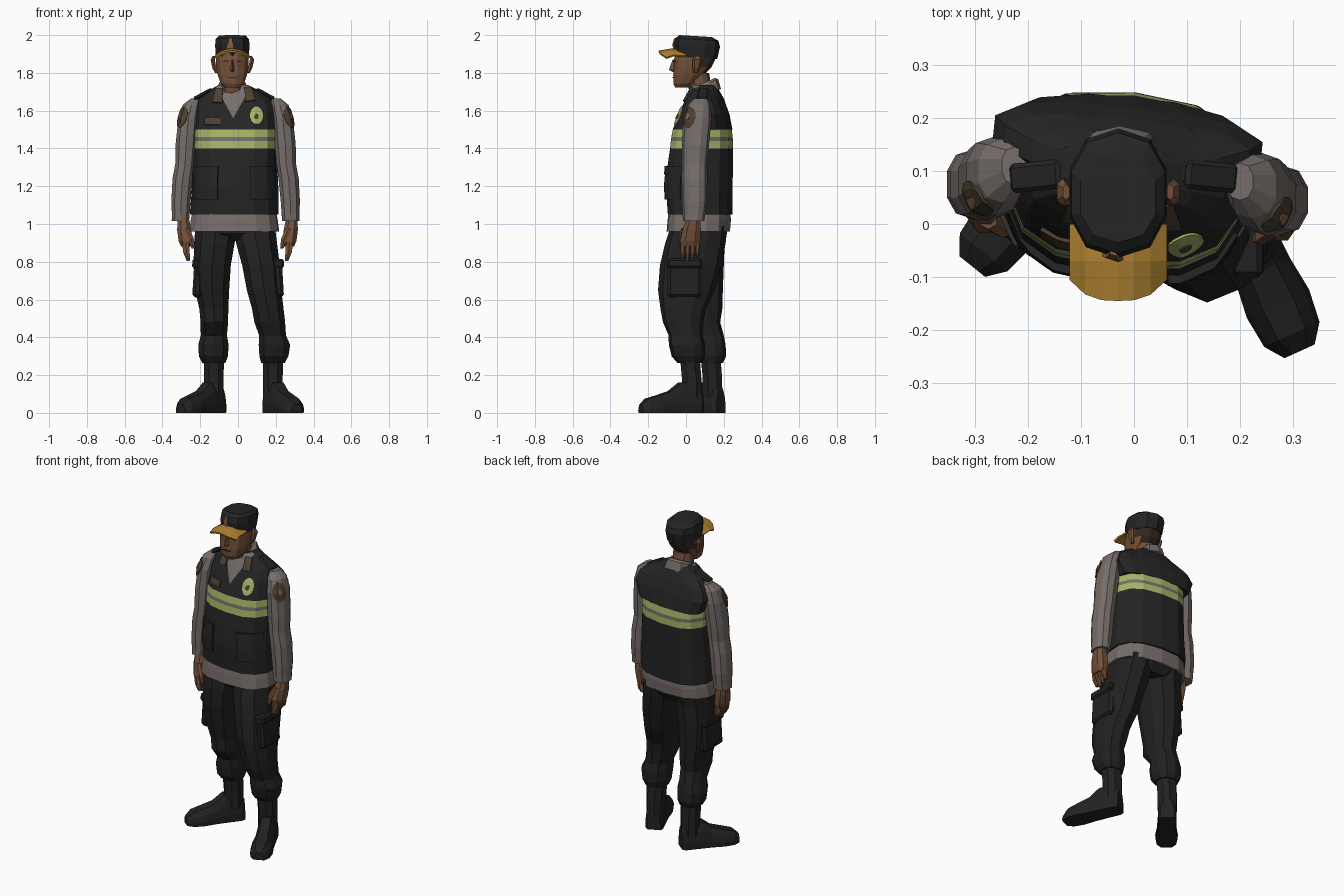
import bpy, bmesh, math
from mathutils import Vector, Matrix
from mathutils.bvhtree import BVHTree

cube = bpy.data.objects.get("Cube")
if cube:
    bpy.data.objects.remove(cube)


def material(name, *rgb):
    m = bpy.data.materials.new(name)
    m.use_nodes = True
    m.diffuse_color = (*rgb, 1)
    bsdf = next(n for n in m.node_tree.nodes if n.type == 'BSDF_PRINCIPLED')
    bsdf.inputs["Base Color"].default_value = (*rgb, 1)
    bsdf.inputs["Roughness"].default_value = 0.9
    return m


VEST = material("vest black", .018, .018, .018)
TROUSER = material("trouser black", .015, .015, .016)
BOOT = material("boot black", .016, .016, .017)
SHIRT = material("shirt grey", .18, .155, .145)
SKIN = material("skin brown", .17, .08, .04)
HAIR = material("dark hair", .035, .022, .016)
BRIM = material("brim yellow", .42, .22, .03)
GREEN = material("reflective green", .38, .46, .14)
PATCH = material("patch olive", .07, .05, .03)
EMBLEM = material("emblem red", .24, .11, .065)


def finish(name, bm, mats, rule=None, recalc=True):
    """Turn a bmesh into a flat shaded object, colouring faces by a rule."""
    if recalc:
        bmesh.ops.recalc_face_normals(bm, faces=bm.faces[:])
    if rule:
        for f in bm.faces:
            f.material_index = rule(f.calc_center_median())
    me = bpy.data.meshes.new(name)
    bm.to_mesh(me)
    bm.free()
    for m in mats:
        me.materials.append(m)
    ob = bpy.data.objects.new(name, me)
    bpy.context.collection.objects.link(ob)
    return ob


def skin(name, rings, mats, rule=None, cuts=()):
    """Closed surface through rings of points."""
    bm = bmesh.new()
    loops = [[bm.verts.new(p) for p in r] for r in rings]
    n = len(loops[0])
    for a, b in zip(loops, loops[1:]):
        for i in range(n):
            j = (i + 1) % n
            bm.faces.new((a[i], a[j], b[j], b[i]))
    bm.faces.new(loops[0][::-1])
    bm.faces.new(loops[-1])
    for co, no in cuts:
        bmesh.ops.bisect_plane(bm, geom=bm.verts[:] + bm.edges[:] + bm.faces[:],
                               plane_co=co, plane_no=no)
    return finish(name, bm, mats, rule)


def loft(name, secs, *mats, n=10, p=.85, tilt=0, twist=0, side=1, dx=0, dy=0, rule=None, cuts=()):
    """Stack of rounded sections (z, x, y, half width, half depth)."""
    rings = []
    for z, cx, cy, rx, ry in secs:
        ring = []
        for i in range(n):
            a = 2 * math.pi * (i + .5) / n
            c, s = math.cos(a), math.sin(a)
            x = rx * math.copysign(abs(c) ** p, c)
            y = ry * math.copysign(abs(s) ** p, s)
            x, y = x * math.cos(twist) - y * math.sin(twist), x * math.sin(twist) + y * math.cos(twist)
            ring.append((side * (cx + x) + dx, cy + y + dy, z + tilt * y))
        rings.append(ring)
    return skin(name, rings, mats, rule, cuts)


def plate(name, target, centre, direction, hw, hh, mat, t=.008, round_=False, taper=1):
    """Thin plate laid on the surface of a target, seen along a direction."""
    tree = BVHTree.FromPolygons([v.co for v in target.data.vertices],
                                [p.vertices[:] for p in target.data.polygons])
    d = Vector(direction).normalized()
    u = Vector((0, 0, 1)).cross(d).normalized()
    v = d.cross(u)
    steps, bm, grid = 6, bmesh.new(), []
    for j in range(steps + 1):
        row = []
        for i in range(steps + 1):
            a, b = 2 * i / steps - 1, 2 * j / steps - 1
            if round_:
                a, b = a * math.sqrt(1 - b * b / 2), b * math.sqrt(1 - a * a / 2)
            a *= 1 + (taper - 1) * (b + 1) / 2
            start = Vector(centre) + u * a * hw + v * b * hh + d
            hit = tree.ray_cast(start, -d)[0]
            row.append(bm.verts.new(hit + d * t) if hit else None)
        grid.append(row)
    for j in range(steps):
        for i in range(steps):
            q = (grid[j][i], grid[j][i + 1], grid[j + 1][i + 1], grid[j + 1][i])
            if all(q):
                bm.faces.new(q)
    ob = finish(name, bm, [mat], recalc=False)
    mod = ob.modifiers.new("thickness", 'SOLIDIFY')
    mod.thickness, mod.offset = t, -1
    return ob


def box(name, centre, size, mat, rot=(0, 0, 0), bevel=.008):
    bm = bmesh.new()
    bmesh.ops.create_cube(bm, size=1, matrix=Matrix.Diagonal((*size, 1)))
    bmesh.ops.bevel(bm, geom=bm.edges[:], offset=bevel, segments=1, affect='EDGES')
    ob = finish(name, bm, [mat])
    ob.location, ob.rotation_euler = centre, rot
    return ob


# Vest: reflective bands by height, shirt showing in the V neck
def vest_rule(c):
    if c.y < .09 and c.z - 1.56 > abs(c.x + .025) * 1.8:
        return 1
    if 1.4 < c.z < 1.5:
        return 1 if 1.44 < c.z < 1.46 else 2
    return 0


neck_cuts = [((-.025, 0, 1.56), (s * 1.8, 0, -1)) for s in (-1, 1)]
torso = [(1.05, -.02, .075, .235, .172), (1.2, -.015, .07, .228, .178), (1.32, -.015, .076, .222, .173),
         (1.4, -.015, .082, .22, .167), (1.44, -.015, .084, .22, .165), (1.46, -.015, .085, .22, .163),
         (1.5, -.015, .086, .22, .157), (1.6, -.015, .095, .215, .126), (1.66, -.018, .1, .195, .1),
         (1.70, -.022, .1, .145, .078), (1.735, -.025, .1, .08, .065)]
vest = loft("vest", torso, VEST, SHIRT, GREEN, n=14, p=.75, twist=-.1, rule=vest_rule, cuts=neck_cuts)
loft("vest_yoke", [(1.5, -.012, .16, .225, .08), (1.58, -.012, .155, .26, .068), (1.64, -.014, .14, .237, .062),
                   (1.685, -.018, .12, .18, .055), (1.715, -.022, .11, .12, .05)], VEST, n=12, p=.75, twist=-.1)
loft("shirt_hem", [(.96, -.02, .065, .24, .168), (1.02, -.02, .07, .232, .168), (1.07, -.02, .072, .222, .163)],
     SHIRT, n=14, p=.75, twist=-.06)
front = (0, -1, 0)
for side, x in (("left", .13), ("right", -.173)):
    plate(side + "_vest_pocket", vest, (x, 0, 1.215), front, .064, .085, VEST, t=.011)
    plate(side + "_pocket_flap", vest, (x, 0, 1.285), front, .066, .022, VEST, t=.016)
plate("chest_badge", vest, (.098, 0, 1.575), front, .034, .047, GREEN, t=.006, round_=True)
plate("badge_centre", vest, (.098, 0, 1.57), front, .011, .014, PATCH, t=.009, round_=True)
plate("name_plate", vest, (-.135, 0, 1.545), front, .042, .018, PATCH)
for s in (-1, 1):
    box("shoulder_strap", (-.02 + s * .165, .09, 1.688), (.11, .055, .018), VEST, (0, s * .5, s * -.1))
    plate("collar_flap", vest, (-.024 + s * .078, .03, 1.672), (s * .2, -.8, .6), .026, .042, PATCH,
          t=.0095, taper=.8)

# Arms and hands, the right one a little further out and back
arm = [(1.665, .2, .08, .025, .035), (1.63, .222, .07, .048, .06), (1.56, .238, .06, .055, .075),
       (1.42, .25, .05, .058, .072), (1.32, .255, .045, .054, .067), (1.24, .268, .045, .056, .068),
       (1.12, .277, .045, .053, .066), (1.05, .278, .042, .049, .06), (1.015, .28, .04, .048, .056)]
palm = [(1.04, .285, .04, .03, .036), (.97, .28, .03, .04, .052), (.91, .272, .022, .04, .057),
        (.88, .27, .022, .028, .052)]
for side, s, dx, dy in (("left", 1, 0, 0), ("right", -1, -.025, .03)):
    sleeve = loft(side + "_sleeve", arm, SHIRT, side=s, dx=dx, dy=dy)
    plate(side + "_shoulder_patch", sleeve, (s * .245 + dx, .035 + dy, 1.565), (s, -.7, 0),
          .04, .055, PATCH, t=.006, round_=True)
    plate(side + "_patch_crest", sleeve, (s * .245 + dx, .035 + dy, 1.57), (s, -.7, 0),
          .011, .018, EMBLEM, t=.009, round_=True)
    hx, hy = dx * .2, dy * .5
    loft(side + "_hand", palm, SKIN, n=8, side=s, dx=hx, dy=hy)
    for k in range(4):
        y, tip = -.018 + k * .026, .805 + .012 * abs(k - 1)
        loft(side + "_finger", [(.9, .272, y, .022, .014), (.85, .268, y, .019, .013), (tip, .258, y, .01, .009)],
             SKIN, n=6, side=s, dx=hx, dy=hy)
    loft(side + "_thumb", [(.98, .27, -.005, .018, .02), (.92, .243, -.025, .017, .016), (.87, .232, -.028, .01, .01)],
         SKIN, n=6, side=s, dx=hx, dy=hy)

# Trouser legs, baggy above the boots
left_leg = [(.99, .085, .07, .115, .15), (.9, .098, .05, .113, .16), (.78, .122, .025, .104, .163),
            (.65, .138, .002, .095, .15), (.55, .158, -.015, .087, .12), (.48, .168, -.015, .085, .107),
            (.41, .183, -.002, .074, .09), (.36, .193, .005, .087, .096), (.3, .19, .012, .08, .088),
            (.265, .185, .02, .065, .066)]
right_leg = [(.99, -.115, .075, .115, .15), (.9, -.125, .06, .112, .145), (.78, -.137, .06, .103, .14),
             (.65, -.137, .07, .094, .125), (.55, -.128, .08, .08, .112), (.48, -.125, .076, .076, .105),
             (.41, -.128, .115, .072, .085), (.36, -.13, .12, .084, .09), (.3, -.13, .125, .08, .087),
             (.265, -.128, .13, .064, .066)]
loft("trouser_seat", [(.91, -.015, .08, .15, .115), (.95, -.018, .07, .205, .15), (1.0, -.02, .07, .22, .155)],
     TROUSER, n=12)


# Boots: shaft plus a foot running from heel to toe
def foot(name, heel, toe):
    heel, toe = Vector((*heel, 0)), Vector((*toe, 0))
    across = (toe - heel).normalized().cross(Vector((0, 0, 1)))
    rings = []
    for t, w, h in ((0, .038, .12), (.06, .05, .16), (.35, .052, .16), (.52, .054, .115),
                    (.72, .062, .092), (.9, .055, .075), (1, .03, .045)):
        shape = ((-1, 0), (1, 0), (1.04, .3), (.9, .65), (.5, 1), (-.5, 1), (-.9, .65), (-1.04, .3))
        rings.append([heel.lerp(toe, t) + across * w * a + Vector((0, 0, h * b)) for a, b in shape])
    skin(name, rings, [BOOT])


for side, s, leg, heel, toe in (("left", 1, left_leg, (.167, .08), (.312, -.24)),
                                ("right", -1, right_leg, (-.092, .185), (-.305, -.08))):
    loft(side + "_trouser_leg", leg, TROUSER, n=10)
    bx, by = leg[-1][1], leg[-1][2]
    loft(side + "_boot_shaft", [(.08, bx, by + .01, .055, .055), (.18, bx, by + .01, .055, .055),
                                (.3, bx, by, .058, .056)], BOOT, n=8)
    foot(side + "_boot_foot", heel, toe)
    px, py = leg[3][1] + s * .075, leg[3][2] - .01
    box(side + "_cargo_pocket", (px, py, .705), (.05, .18, .19), TROUSER, (0, s * -.06, 0), .015)
    box(side + "_cargo_flap", (px, py, .79), (.06, .185, .05), TROUSER, (0, s * -.06, 0), .01)

# Neck, collar and head
HX = -.03
loft("neck", [(1.66, HX, .085, .062, .06), (1.8, HX, .06, .06, .062)], SKIN)
loft("shirt_collar", [(1.68, -.026, .105, .088, .08), (1.735, HX, .098, .074, .072), (1.747, HX, .094, .06, .058)],
     SHIRT, tilt=.45)
face = [(1.722, HX, -.022, .04, .036), (1.745, HX, -.005, .064, .064), (1.79, HX, .015, .08, .085),
        (1.83, HX, .035, .088, .102), (1.87, HX, .045, .089, .112), (1.93, HX, .05, .084, .1)]
head = loft("head", face, SKIN, HAIR, n=12,
            rule=lambda c: int(c.z > 1.8 and c.y > .075))
rings = [[(HX + a * w, y, z) for a, y in ((-1, -.045), (0, tip), (1, -.045))]
         for z, w, tip in ((1.805, .017, -.07), (1.815, .022, -.09), (1.835, .015, -.084), (1.87, .011, -.07))]
skin("nose", rings, [SKIN])
plate("mouth", head, (HX, 0, 1.776), front, .026, .003, HAIR, t=.004)
for s in (-1, 1):
    plate("eye", head, (HX + s * .034, 0, 1.862), front, .013, .004, HAIR, t=.004, round_=True)
    loft("ear", [(1.8, s * .085, .05, .008, .012), (1.825, s * .095, .055, .012, .02),
                 (1.87, s * .104, .06, .013, .026), (1.89, s * .098, .06, .007, .015)], SKIN, n=6, dx=HX)

# Cap with a curved peak
cap = loft("cap", [(1.885, HX, .053, .09, .112), (1.95, HX, .058, .095, .122), (1.982, HX, .058, .092, .114),
                   (2.0, HX, .05, .074, .085)], VEST, n=10, tilt=-.06)
cap.data.transform(Matrix.Translation((0, 0, 2 - max(v.co.z for v in cap.data.vertices))))
plate("cap_emblem", cap, (HX - .01, 0, 1.958), front, .02, .028, EMBLEM, taper=.3)
bm = bmesh.new()
rows = []
for k in range(7):
    u = k / 3 - 1
    drop = 1.93 - .036 * u * u
    rows.append([bm.verts.new((HX + u * .092, y, z)) for y, z in
                 ((.0, drop - .002), (-.07, drop), (-.145 + .04 * abs(u) ** 3, drop - .012))])
for a, b in zip(rows, rows[1:]):
    for i in range(2):
        bm.faces.new((a[i], a[i + 1], b[i + 1], b[i]))
peak = finish("cap_peak", bm, [BRIM])
peak.modifiers.new("thickness", 'SOLIDIFY').thickness = .01
